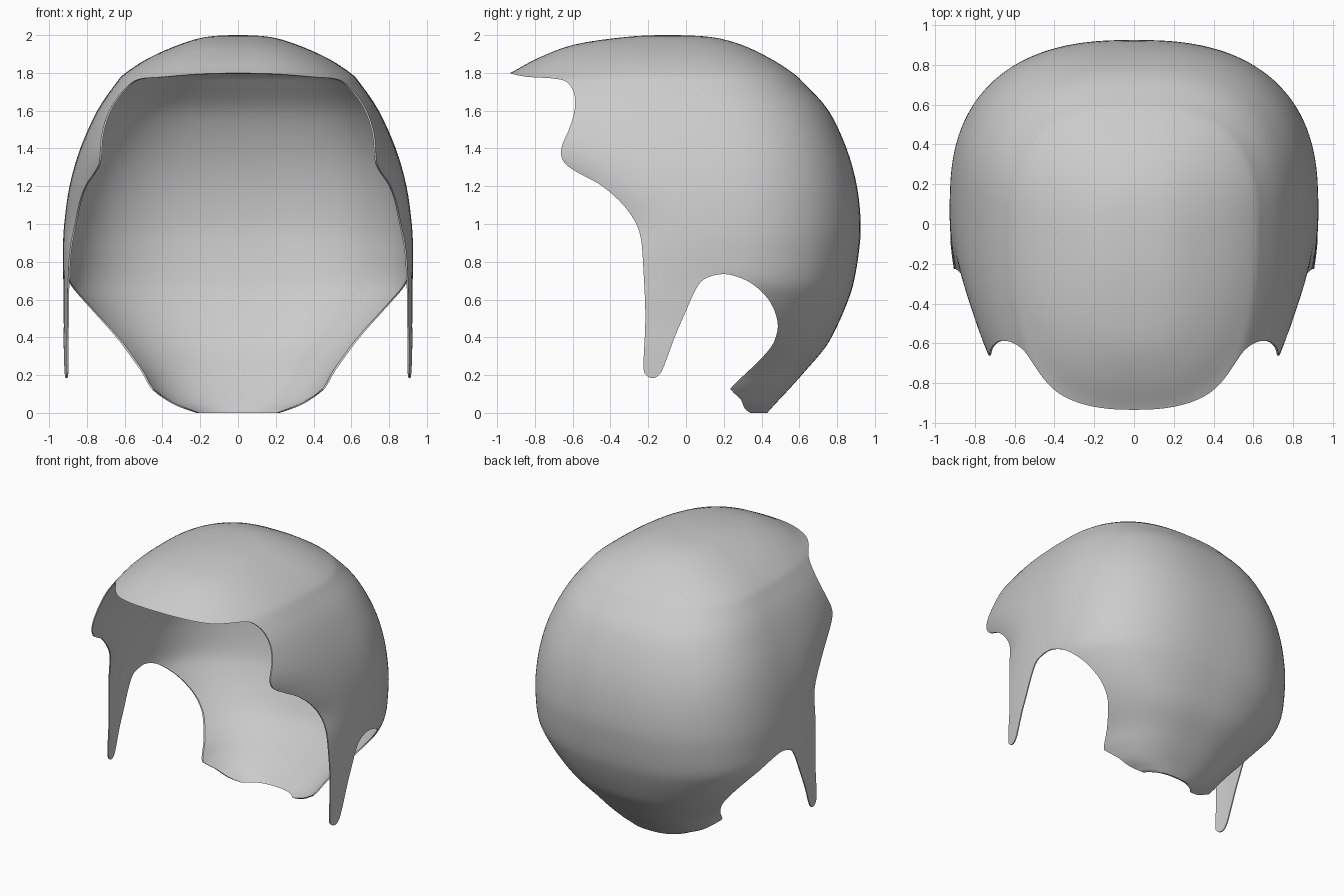
import bpy, bmesh
from math import sin, cos, pi

if "Cube" in bpy.data.objects:
    bpy.data.objects.remove(bpy.data.objects["Cube"])

# Horizontal sections: z, front y, back y, widest y, half width in front, half width behind
SECTIONS = [
    (2.00, -.10, -.10, -.10, .00, .00),
    (1.99, -.32, .13, -.10, .17, .17),
    (1.95, -.59, .29, -.08, .31, .31),
    (1.88, -.78, .44, -.04, .47, .47),
    (1.80, -.93, .565, .00, .595, .595),
    (1.74, -1.06, .63, .02, .65, .65),
    (1.60, -1.18, .755, .06, .745, .745),
    (1.40, -1.15, .85, .10, .835, .835),
    (1.20, -.90, .905, .10, .892, .892),
    (1.00, -.68, .925, .10, .92, .92),
    (.85, -.75, .915, .10, .927, .925),
    (.70, -.85, .89, .10, .925, .915),
    (.60, -.90, .86, .10, .925, .87),
    (.47, -.90, .805, .10, .925, .78),
    (.35, -.90, .74, .10, .928, .67),
    (.22, -.90, .63, .10, .928, .54),
    (.13, -.90, .55, .10, .928, .47),
    (.05, -.90, .475, .10, .928, .385),
    (.00, -.90, .43, .10, .928, .28),
    (-.06, -.90, .37, .10, .928, .22),
]

# Cut line in side view (y, z): fringe, temple, sideburn, ear opening, nape
HAIRLINE = [
    (-.94, 1.80), (-.85, 1.78), (-.70, 1.77), (-.63, 1.75), (-.592, 1.69), (-.59, 1.60),
    (-.62, 1.50), (-.655, 1.42), (-.66, 1.36), (-.63, 1.31), (-.55, 1.26), (-.45, 1.205),
    (-.35, 1.12), (-.28, 1.03), (-.24, .93), (-.225, .75), (-.215, .50), (-.225, .25),
    (-.21, .20), (-.18, .185), (-.15, .195), (-.12, .24), (-.06, .40), (0, .54),
    (.05, .65), (.10, .71), (.20, .735), (.30, .71), (.38, .66), (.45, .58), (.485, .48),
    (.475, .40), (.44, .335), (.36, .25), (.245, .14), (.245, .115), (.29, .07),
    (.31, .025), (.34, 0)]


def spline(pts, before, after, steps):
    """Catmull-Rom through tuples of any length."""
    p = [before] + list(pts) + [after]
    out = []
    for i in range(1, len(p) - 2):
        for s in range(steps):
            t = s / steps
            out.append(tuple(
                .5 * (2 * b + (c - a) * t + (2 * a - 5 * b + 4 * c - d) * t * t
                      + (3 * b - a - 3 * c + d) * t ** 3)
                for a, b, c, d in zip(p[i - 1], p[i], p[i + 1], p[i + 2])))
    return out + [tuple(pts[-1])]


def power(v, e):
    return (abs(v) ** e) * (1 if v >= 0 else -1)


def new_object(name, bm):
    bmesh.ops.recalc_face_normals(bm, faces=bm.faces)
    mesh = bpy.data.meshes.new(name)
    bm.to_mesh(mesh)
    bm.free()
    ob = bpy.data.objects.new(name, mesh)
    bpy.context.collection.objects.link(ob)
    return ob


# Full head-shaped dome, lofted from the sections
r = SECTIONS[1]
rows = spline(SECTIONS, (r[0], r[2], r[1], r[3], -r[4], -r[5]), SECTIONS[-1], 4)
N = 128
bm = bmesh.new()
apex = bm.verts.new((0, rows[0][1], rows[0][0]))
rings = []
for z, yf, yb, yc, af, ab in rows[1:]:
    ring = []
    for k in range(N):
        a = 2 * pi * k / N
        back = k not in (0, N // 2) and sin(a) > 0
        ry, rx = (yb - yc, ab) if back else (yc - yf, af)
        ring.append(bm.verts.new((rx * power(cos(a), .8), yc + ry * power(sin(a), .8), z)))
    rings.append(ring)
for k in range(N):
    j = (k + 1) % N
    bm.faces.new((apex, rings[0][k], rings[0][j]))
    for lo, hi in zip(rings[1:], rings):
        bm.faces.new((lo[k], lo[j], hi[j], hi[k]))
hair = new_object("hair_shell", bm)

# Prism that keeps everything above the hairline
line = spline(HAIRLINE, HAIRLINE[0], HAIRLINE[-1], 4)
line += [(1.5, 0), (1.5, 2.5), (-1.5, 2.5), (-1.5, 1.80)]
bm = bmesh.new()
face = bm.faces.new([bm.verts.new((-1.5, y, z)) for y, z in line])
ext = bmesh.ops.extrude_face_region(bm, geom=[face])
bmesh.ops.translate(bm, vec=(3, 0, 0),
                    verts=[g for g in ext["geom"] if isinstance(g, bmesh.types.BMVert)])
cutter = new_object("hairline_cutter", bm)
cutter.hide_render = True

# Thin shell trimmed to the hairline
solid = hair.modifiers.new("thickness", 'SOLIDIFY')
solid.thickness = .008
solid.offset = -1
trim = hair.modifiers.new("trim", 'BOOLEAN')
trim.operation = 'INTERSECT'
trim.solver = 'EXACT'
trim.object = cutter
bpy.context.view_layer.objects.active = hair
bpy.ops.object.select_all(action='DESELECT')
hair.select_set(True)
for m in ("thickness", "trim"):
    bpy.ops.object.modifier_apply(modifier=m)
bpy.data.objects.remove(cutter)
bpy.ops.object.shade_smooth_by_angle(angle=.7)
